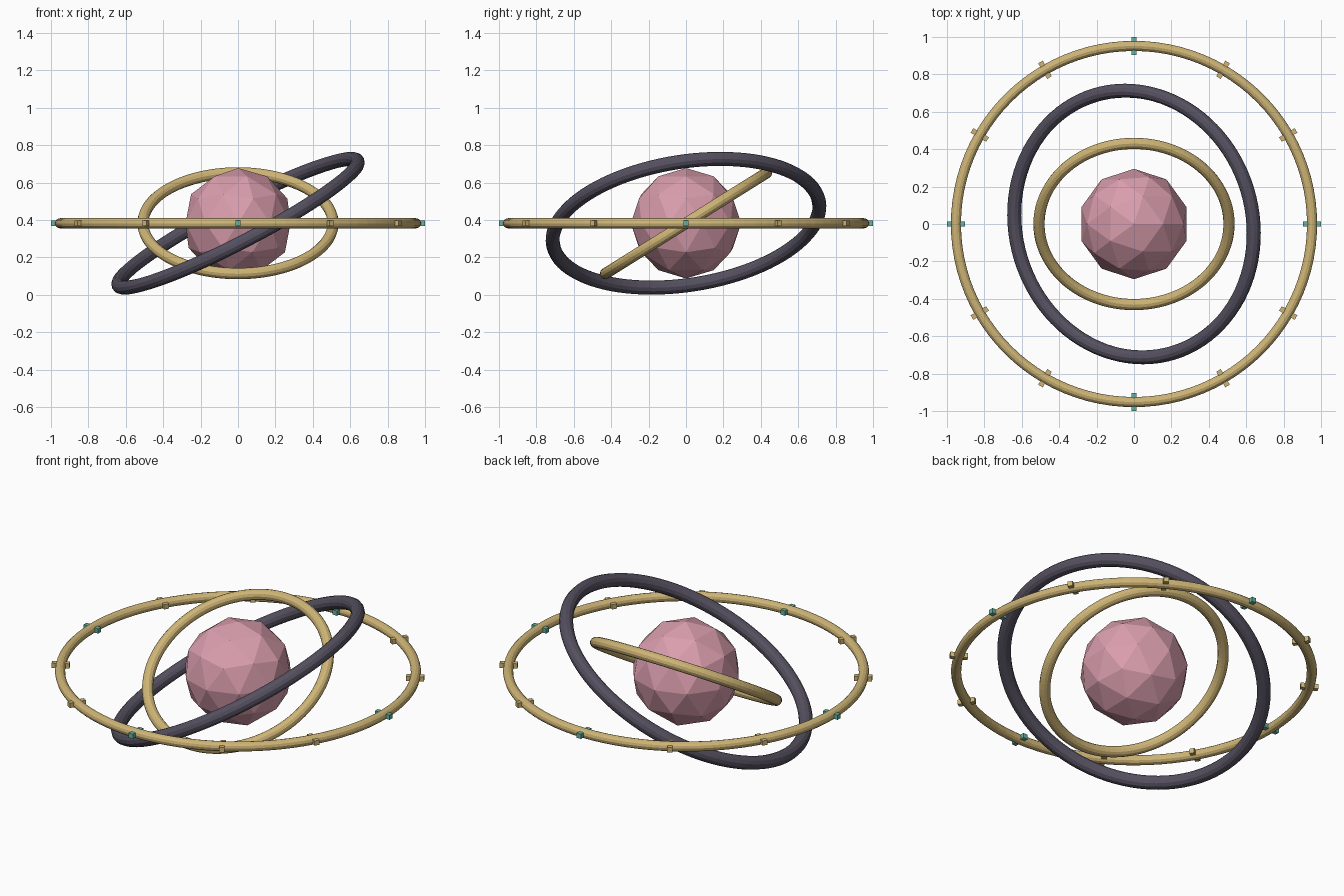
import bpy, math
from mathutils import Vector

CENTRE = Vector((0, 0, 0.383))

if "Cube" in bpy.data.objects:
    bpy.data.objects.remove(bpy.data.objects["Cube"], do_unlink=True)


def material(name, rgb):
    mat = bpy.data.materials.new(name)
    mat.use_nodes = True
    mat.diffuse_color = (*rgb, 1)
    mat.node_tree.nodes["Principled BSDF"].inputs["Base Color"].default_value = (*rgb, 1)
    return mat


gold = material("warm gold", (0.62, 0.46, 0.18))
charcoal = material("violet charcoal", (0.09, 0.08, 0.115))
pink = material("rose pink", (0.70, 0.34, 0.42))
teal = material("pale teal", (0.13, 0.46, 0.37))


def finish(name, mat):
    obj = bpy.context.object
    obj.name = obj.data.name = name
    obj.data.materials.append(mat)
    return obj


def ring(name, radius, tube, tilt_x, tilt_y, mat):
    bpy.ops.mesh.primitive_torus_add(
        major_radius=radius, minor_radius=tube, major_segments=96, minor_segments=12,
        location=CENTRE, rotation=(math.radians(tilt_x), math.radians(tilt_y), 0))
    return finish(name, mat)


# Faceted core
bpy.ops.mesh.primitive_ico_sphere_add(subdivisions=2, radius=0.295, location=CENTRE)
finish("core", pink)

# Three nested rings
ring("inner_ring", 0.508, 0.03, 32, 0, gold)
ring("middle_ring", 0.72, 0.0375, 8, -27.5, charcoal)
ring("outer_ring", 0.952, 0.027, 0, 0, gold)

# Radial pegs through the outer ring, teal at the quarter points
for i in range(12):
    angle = i * math.tau / 12
    spot = CENTRE + 0.952 * Vector((math.cos(angle), math.sin(angle), 0))
    bpy.ops.mesh.primitive_cube_add(size=1, location=spot, rotation=(0, 0, angle))
    peg = finish(f"hour_peg_{i + 1}", gold if i % 3 else teal)
    peg.scale = (0.096, 0.028, 0.028)
